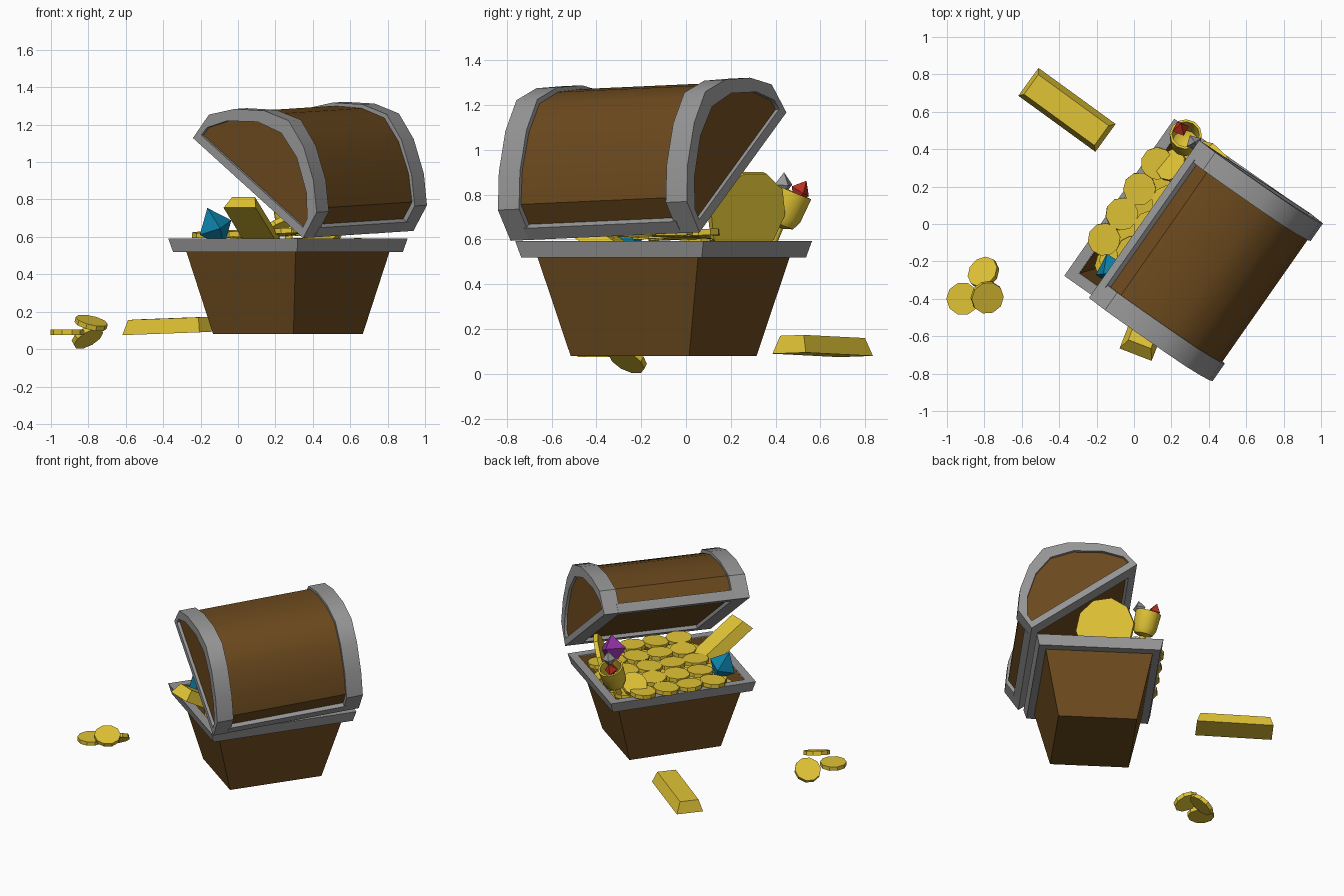
import bpy, bmesh, math, random
from mathutils import Vector, Matrix, Euler

if "Cube" in bpy.data.objects:
    bpy.data.objects.remove(bpy.data.objects["Cube"])

random.seed(4)


def material(name, rgb):
    m = bpy.data.materials.new(name)
    m.diffuse_color = (*rgb, 1)
    m.use_nodes = True
    m.node_tree.nodes["Principled BSDF"].inputs["Base Color"].default_value = m.diffuse_color
    return m


WOOD = material("brown_wood", (0.15, 0.068, 0.013))
IRON = material("grey_iron", (0.31, 0.31, 0.31))
GOLD = material("gold", (0.75, 0.55, 0.036))
BLUE = material("blue_gem", (0.004, 0.23, 0.41))
PURPLE = material("purple_gem", (0.28, 0.03, 0.36))
RED = material("red_gem", (0.48, 0.03, 0.015))


def frame(x, y, z, origin):
    """Matrix from three axes and an origin."""
    m = Matrix((x, y, z)).transposed().to_4x4()
    m.translation = origin
    return m


def finish(name, bm, mat, smooth=None):
    bmesh.ops.recalc_face_normals(bm, faces=bm.faces)
    me = bpy.data.meshes.new(name)
    bm.to_mesh(me)
    bm.free()
    me.materials.append(mat)
    ob = bpy.data.objects.new(name, me)
    bpy.context.collection.objects.link(ob)
    if smooth:
        bpy.ops.object.select_all(action='DESELECT')
        ob.select_set(True)
        bpy.context.view_layer.objects.active = ob
        bpy.ops.object.shade_smooth_by_angle(angle=math.radians(smooth))
    return ob


def loft(name, loops, mat, m=Matrix(), cyclic=False, smooth=None):
    """Skin between loops; capped at both ends, or closed into a ring."""
    bm = bmesh.new()
    rows = [[bm.verts.new(m @ Vector(p)) for p in lp] for lp in loops]
    n = len(rows[0])
    pairs = list(zip(rows, rows[1:])) + ([(rows[-1], rows[0])] if cyclic else [])
    for a, b in pairs:
        for i in range(n):
            j = (i + 1) % n
            bm.faces.new((a[i], a[j], b[j], b[i]))
    if not cyclic:
        bm.faces.new(rows[0])
        bm.faces.new(rows[-1])
    return finish(name, bm, mat, smooth)


def rect(l, w, z):
    return [(sx * l / 2, sy * w / 2, z) for sx, sy in ((-1, -1), (1, -1), (1, 1), (-1, 1))]


def circle(r, z, n=12):
    return [(r * math.cos(2 * math.pi * i / n), r * math.sin(2 * math.pi * i / n), z) for i in range(n)]


def facing(normal, origin):
    q = Vector(normal).to_track_quat('Z', 'Y')
    return Matrix.Translation(origin) @ q.to_matrix().to_4x4()


def disc(name, normal, origin, r=0.088, depth=0.028, n=10):
    return loft(name, [circle(r, -depth / 2, n), circle(r, depth / 2, n)], GOLD, facing(normal, origin))


def gem(name, mat, origin, r, h, tilt):
    bm = bmesh.new()
    m = Matrix.Translation(origin) @ Euler(tilt).to_matrix().to_4x4()
    for p in ((r, 0, 0), (-r, 0, 0), (0, r, 0), (0, -r, 0), (0, 0, h), (0, 0, -h)):
        bm.verts.new(m @ Vector(p))
    bmesh.ops.convex_hull(bm, input=bm.verts)
    return finish(name, bm, mat)


def ingot(name, m):
    return loft(name, [rect(0.51, 0.184, -0.04), rect(0.465, 0.13, 0.04)], GOLD, m)


# chest frame: x along the chest, y towards the hinge
U, V = Vector((0.574, 0.819, 0)), Vector((0.819, -0.574, 0))
CHEST = frame(U, V, Vector((0, 0, 1)), (0.267, -0.10, 0))

# tapered hollow body and flared rim
loft("chest_body", [rect(0.646, 0.524, 0.08), rect(0.877, 0.715, 0.525), rect(0.935, 0.755, 0.586),
                    rect(0.905, 0.725, 0.586), rect(0.64, 0.51, 0.14)], WOOD, CHEST)
loft("chest_rim", [rect(0.985, 0.81, 0.52), rect(1.025, 0.845, 0.592),
                   rect(0.91, 0.73, 0.592), rect(0.87, 0.705, 0.52)], IRON, CHEST, cyclic=True)

# open lid: x along the hinge, y from hinge to opening edge, z up out of the lid
A = Vector((0.573, 0.819, 0.037)).normalized()
E = Vector((-0.68, 0.417, 0.603))
E = (E - A * E.dot(A)).normalized()
LID = frame(A, E, A.cross(E), (0.348, -0.783, 0.594))
LEN, WID = 1.03, 0.885


def arch_from(half):
    return half + [(WID - y, z) for y, z in reversed(half[:-1])]


def at(x, prof):
    return [(x, y, z) for y, z in prof]


MID = WID / 2
arch = arch_from([(0, 0), (0.01, 0.165), (0.125, 0.29), (0.285, 0.40), (MID, 0.453)])
opening = arch_from([(0.035, 0.045), (0.04, 0.10), (0.125, 0.21), (0.285, 0.325), (MID, 0.37)])
wood = [(MID + (y - MID) * 0.94, z * 0.89 + 0.025) for y, z in arch]

loft("lid_shell", [at(0.02, wood), at(LEN - 0.02, wood)], WOOD, LID, smooth=38)
for name, x0, x1 in (("lid_band_near", 0, 0.115), ("lid_band_far", LEN - 0.115, LEN)):
    loft(name, [at(x0, arch), at(x1, arch), at(x1, opening), at(x0, opening)], IRON, LID,
         cyclic=True, smooth=38)
for name, y0, y1 in (("lid_rim_hinge", 0, 0.06), ("lid_rim_opening", WID - 0.06, WID)):
    bar = [(y0, 0), (y1, 0), (y1, 0.065), (y0, 0.065)]
    loft(name, [at(0.1, bar), at(LEN - 0.1, bar)], IRON, LID)


def wobble(a=0.1):
    return (random.uniform(-a, a), random.uniform(-a, a), 1)


# coin hoard: filling layers, then the top rows rising to the hinge
for layer, z in enumerate((0.53, 0.57)):
    for j in range(5):
        for i in range(5):
            u = -0.32 + 0.155 * i + 0.04 * ((j + layer) % 2)
            disc("hoard_coin", wobble(), CHEST @ Vector((u, -0.25 + 0.125 * j, z)))
for j in range(5):
    for i in range(4):
        u = -0.23 + 0.165 * i + (0.03 if j % 2 else 0)
        v = -0.36 + 0.165 * j
        disc("top_coin", wobble(0.06), CHEST @ Vector((u, v, 0.612 + 0.006 * j)))
# tilted coin beside the goblet
disc("leaning_coin", (-0.5, 0.35, 0.8), CHEST @ Vector((0.30, -0.29, 0.645)))

# large plate leaning on the far end
disc("gold_plate", (0.80, 0.55, -0.3), (0.475, 0.27, 0.715), 0.2, 0.03)

# goblet holding two gems
CUP = facing((0.02, 0.38, 0.92), (0.273, 0.415, 0.655))
loft("goblet", [circle(r, z) for r, z in ((0.02, -0.09), (0.02, 0.0), (0.062, 0.015), (0.08, 0.055), (0.086, 0.17),
                                          (0.073, 0.17), (0.068, 0.06), (0.04, 0.04))], GOLD, CUP, smooth=40)
gem("goblet_red_gem", RED, (0.25, 0.51, 0.815), 0.047, 0.055, (-0.5, 0.2, 0.3))
gem("goblet_grey_gem", IRON, (0.32, 0.435, 0.845), 0.045, 0.055, (0.0, 0.1, 0.5))

# loose gems on the hoard
gem("blue_gem", BLUE, (-0.12, -0.25, 0.65), 0.095, 0.115, (0.05, -0.42, 0.25))
gem("purple_gem", PURPLE, CHEST @ Vector((0.36, -0.04, 0.80)), 0.10, 0.10, (0.4, 0.3, 0.2))

# ingot leaning out over the near end
X = Vector((-0.31, -0.80, 0.51)).normalized()
Y = Vector((0.93, -0.36, 0)).normalized()
ingot("leaning_ingot", frame(X, Y, X.cross(Y), (0.095, -0.475, 0.66)))

# ingot and coins lying outside
ingot("floor_ingot", Matrix.Translation((-0.36, 0.61, 0.125)) @
      Euler((0.03, -0.03, math.radians(-36))).to_matrix().to_4x4())
disc("floor_coin_flat", (0, 0, 1), (-0.915, -0.40, 0.09))
disc("floor_coin_sunk", (-0.45, 0.42, 0.78), (-0.805, -0.26, 0.066))
disc("floor_coin_top", (0.22, -0.28, 0.93), (-0.785, -0.392, 0.14))
